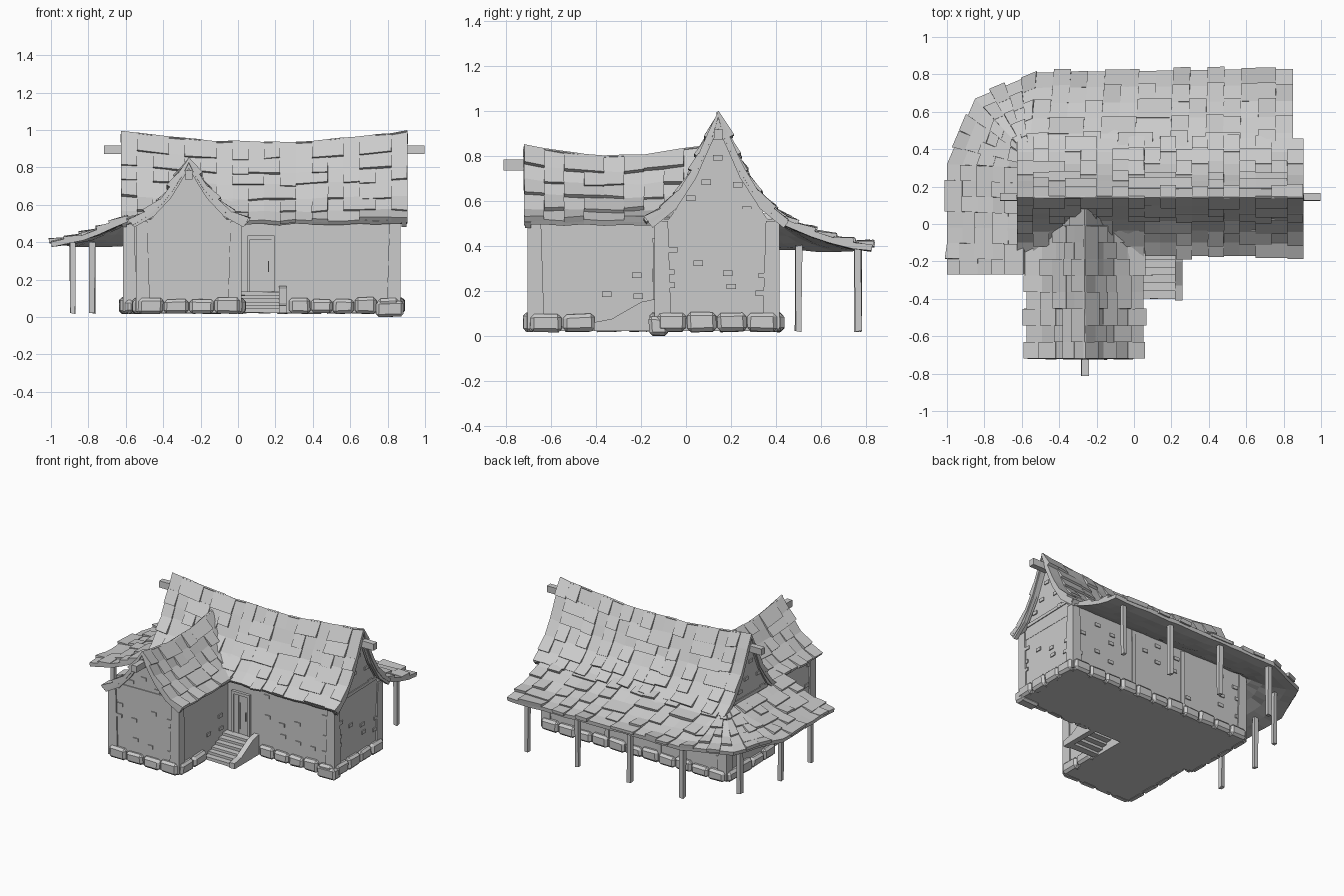
import bpy, bmesh, random
from mathutils import Vector, Matrix

random.seed(7)
rnd = random.uniform
if "Cube" in bpy.data.objects:
    bpy.data.objects.remove(bpy.data.objects["Cube"])

GREY = (0.6, 0.6, 0.6, 1)
clay = bpy.data.materials.new("plain_grey")
clay.use_nodes = True
clay.diffuse_color = GREY
clay.node_tree.nodes["Principled BSDF"].inputs["Base Color"].default_value = GREY


def finish(name, bm, recalc=True):
    if recalc:
        bmesh.ops.recalc_face_normals(bm, faces=bm.faces)
    me = bpy.data.meshes.new(name)
    bm.to_mesh(me)
    bm.free()
    me.materials.append(clay)
    ob = bpy.data.objects.new(name, me)
    bpy.context.collection.objects.link(ob)
    return ob


def add_box(bm, lo, hi, jitter=0.0, bevel=0.0):
    lo, hi = Vector(lo), Vector(hi)
    m = Matrix.Translation((lo + hi) / 2) @ Matrix.Diagonal((*(hi - lo), 1))
    verts = bmesh.ops.create_cube(bm, size=1, matrix=m)["verts"]
    for v in verts:
        v.co += Vector((rnd(-1, 1), rnd(-1, 1), rnd(-1, 1))) * jitter
    if bevel:
        edges = {e for v in verts for e in v.link_edges}
        bmesh.ops.bevel(bm, geom=list(edges), offset=bevel, segments=1, affect='EDGES')
    return verts


def add_prism(bm, pts, place, a, b):
    """Extrude a 2D outline from a to b; place(p, q, depth) gives the 3D point."""
    rings = [[bm.verts.new(place(p, q, d)) for p, q in pts] for d in (a, b)]
    for r in rings:
        bm.faces.new(r)
    for i in range(len(pts)):
        j = (i + 1) % len(pts)
        bm.faces.new((rings[0][i], rings[0][j], rings[1][j], rings[1][i]))


def lerp_list(pts, t):
    i = min(int(t), len(pts) - 2)
    return Vector(pts[i]).lerp(Vector(pts[i + 1]), t - i)


# Roof surfaces: u runs along the ridge, v from eave to eave through the ridge
PROFILE = [(0, 0.485), (0.07, 0.335), (0.118, 0.225), (0.208, 0.085), (0.313, 0)]
EAVE = 0.515


def roof_point(v, scale, sag):
    d, h = lerp_list(PROFILE, abs(v) * 4)
    return (d if v >= 0 else -d), EAVE + h * scale * sag


def main_surf(u, v):
    sag = 1 - 0.135 * (1 - (2 * u - 1) ** 2)
    d, z = roof_point(v, 1, sag)
    return Vector((-0.625 + 1.53 * u, 0.143 + d, z))


def wing_surf(u, v):
    sag = 1 - 0.15 * (1 - (2 * u - 1) ** 2)
    d, z = roof_point(v, 0.69, sag)
    return Vector((-0.263 + d, -0.72 + 0.8 * u, z))


OUTER = [(0.85, 0.83), (-0.52, 0.81), (-0.85, 0.67), (-1, 0.32), (-1, -0.27)]
INNER = [(0.85, 0.40), (-0.56, 0.40), (-0.59, 0.39), (-0.59, 0.30), (-0.59, -0.27)]
STOPS = [0, 15, 19, 23, 30]


def porch_surf(u, v):
    k = u * 30
    i = max(n for n in range(4) if k >= STOPS[n] - 1e-6)
    t = i + (k - STOPS[i]) / (STOPS[i + 1] - STOPS[i])
    p = lerp_list(INNER, t).lerp(lerp_list(OUTER, t), v)
    return Vector((*p, 0.405 + 0.135 * (1 - v) ** 1.5))


def roof(name, surf, nu, nv, v0, thick):
    # Slightly uneven shell
    us = [i / nu for i in range(nu + 1)]
    vs = [v0 + (1 - v0) * j / nv for j in range(nv + 1)]
    bm = bmesh.new()
    grid = [[bm.verts.new(surf(u, v) + Vector((0, 0, rnd(-.005, .005)))) for v in vs] for u in us]
    for i in range(nu):
        for j in range(nv):
            f = bm.faces.new((grid[i][j], grid[i + 1][j], grid[i + 1][j + 1], grid[i][j + 1]))
            f.normal_update()
            if f.normal.z < 0:
                f.normal_flip()
    pts = [[g.co.copy() for g in col] for col in grid]
    shell = finish(name, bm, False)
    mod = shell.modifiers.new("thickness", 'SOLIDIFY')
    mod.thickness, mod.offset = thick, -1
    # Raised shingles, lifted most at their lower edge
    bm = bmesh.new()
    for j in range(nv):
        i = random.choice((0, 1))
        while i < nu:
            w = min(random.choice((1, 1, 2)), nu - i)
            a, b, c, d = pts[i][j], pts[i + w][j], pts[i + w][j + 1], pts[i][j + 1]
            n = (b - a).cross(d - a).normalized()
            n = -n if n.z < 0 else n
            low = [p.z < (a.z + c.z) / 2 for p in (a, b, c, d)]
            drop = ((c + d) - (a + b)).normalized() * (1 if low[2] else -1)
            out = rnd(0, 0.016)
            lift = rnd(0.012, 0.022)
            top, bot = [], []
            for p, is_low in zip((a, b, c, d), low):
                q = p + drop * (out if is_low else 0)
                top.append(bm.verts.new(q + n * (lift if is_low else 0.003)))
                bot.append(bm.verts.new(q - n * 0.008))
            bm.faces.new(top)
            bm.faces.new(bot[::-1])
            for k in range(4):
                m = (k + 1) % 4
                bm.faces.new((top[k], bot[k], bot[m], top[m]))
            i += w + random.choice((0, 1, 1, 2))
    finish(name + "_shingles", bm)


roof("main_roof", main_surf, 18, 12, -1, 0.025)
roof("wing_roof", wing_surf, 9, 10, -1, 0.025)
roof("porch_roof", porch_surf, 30, 5, 0, 0.028)

# House bodies
bm = bmesh.new()
add_box(bm, (-0.605, -0.13, 0.02), (0.86, 0.405, 0.52))
finish("main_walls", bm)
bm = bmesh.new()
add_box(bm, (-0.535, -0.695, 0.02), (0.01, -0.1, 0.52))
finish("wing_walls", bm)


# Gables: wall infill, barge boards, tie beam and projecting ridge beam
def gable(name, place, scale, wall, edge, sign):
    curve = [roof_point(k / 4, scale, 1) for k in range(-4, 5)]
    side = lambda d: (d > 0) - (d < 0)
    inner = [(d - 0.022 * side(d), z - (0.035 if d else 0.08 * scale)) for d, z in curve]
    bm = bmesh.new()
    add_prism(bm, [(-0.27, 0.45)] + inner[1:-1] + [(0.27, 0.45)], place, wall, wall - 0.04 * sign)
    finish(name + "_gable_wall", bm)
    bm = bmesh.new()
    drop = [(d, z - 0.008) for d, z in curve]
    for k in range(8):
        quad = [drop[k], drop[k + 1], inner[k + 1], inner[k]]
        add_prism(bm, quad, place, edge - 0.004 * sign, edge - 0.03 * sign)
    finish(name + "_barge_boards", bm)
    bm = bmesh.new()
    half = 0.2
    add_prism(bm, [(-half, 0.535), (half, 0.545), (half, 0.565), (-half, 0.56)], place,
              wall - 0.01 * sign, wall + 0.006 * sign)
    finish(name + "_tie_beam", bm)
    bm = bmesh.new()
    z = EAVE + 0.485 * scale - 0.105 * (0.5 + scale / 2)
    add_prism(bm, [(-0.02, z - 0.025), (0.02, z - 0.025), (0.022, z + 0.022), (-0.018, z + 0.022)],
              place, wall - 0.1 * sign, edge + 0.092 * sign)
    finish(name + "_ridge_beam", bm)


gable("left", lambda p, q, d: (d, 0.143 + p, q), 1, 0.862, 0.905, 1)
gable("right", lambda p, q, d: (d, 0.143 + p, q), 1, -0.607, -0.625, -1)
gable("wing", lambda p, q, d: (-0.263 + p, d, q), 0.69, -0.697, -0.72, -1)

# Wall runs, counterclockwise: start, end, where foundation stones begin and end
WALLS = [((0.01, -0.13), (0.86, -0.13), 0.26, 0.85),
         ((0.86, -0.13), (0.86, 0.405), 0, 0.535),
         ((0.86, 0.405), (-0.605, 0.405), 0, 1.465),
         ((-0.605, 0.405), (-0.605, -0.13), 0, 0.535),
         ((-0.605, -0.13), (-0.535, -0.13), 0, 0.05),
         ((-0.535, -0.13), (-0.535, -0.695), 0, 0.565),
         ((-0.535, -0.695), (0.01, -0.695), 0, 0.545),
         ((0.01, -0.695), (0.01, -0.13), 0, 0.29)]


def wall_box(bm, wall, s0, s1, z0, z1, depth, out, **kw):
    a, b = Vector(wall[0]), Vector(wall[1])
    t = (b - a).normalized()
    n = Vector((t.y, -t.x))
    p, q = a + t * s0 - n * depth, a + t * s1 + n * out
    lo = (min(p.x, q.x), min(p.y, q.y), z0)
    hi = (max(p.x, q.x), max(p.y, q.y), z1)
    return add_box(bm, lo, hi, **kw)


stones, bricks, timbers = bmesh.new(), bmesh.new(), bmesh.new()
for wall in WALLS:
    length = (Vector(wall[1]) - Vector(wall[0])).length
    s0, s1 = wall[2], wall[3]
    count = max(1, round((s1 - s0) / 0.13))
    step = (s1 - s0) / count
    for k in range(count):
        s = s0 + k * step
        wall_box(stones, wall, s + 0.002, s + step - 0.002, 0.018, rnd(0.09, 0.105),
                 0.03, 0.03, jitter=0.004, bevel=0.016)
    if length < 0.1:
        continue
    # Scattered bricks, one per loose cell
    cols = round(length / 0.13)
    for k in range(cols):
        for row in range(3):
            if rnd(0, 1) < 0.62:
                s = (k + rnd(0.2, 0.5)) * length / cols
                z = 0.14 + row * 0.115 + rnd(0, 0.08)
                if wall is not WALLS[0] or s > 0.22:
                    wall_box(bricks, wall, s, s + 0.042, z, z + 0.024, 0.01, 0.007)
    if wall is WALLS[2]:
        for s in (0.5, 0.92):
            wall_box(timbers, wall, s, s + 0.03, 0.03, 0.5, 0.01, 0.008, jitter=0.003)

# Gable bricks
for s, z in ((0.13, 0.6), (0.25, 0.78), (0.2, 0.67), (0.34, 0.66), (0.38, 0.55)):
    for w in (1, 3):
        wall_box(bricks, WALLS[w], s, s + 0.042, z, z + 0.024, 0.01, 0.009)
for s, z in ((0.25, 0.63), (0.15, 0.585), (0.36, 0.57)):
    wall_box(bricks, WALLS[6], s, s + 0.042, z, z + 0.024, 0.01, 0.009)

# Corner timbers, a little wider at the foot
for x, y, sx, sy in ((0.86, -0.13, 1, -1), (0.86, 0.405, 1, 1), (-0.605, 0.405, -1, 1),
                     (-0.605, -0.13, -1, -1), (-0.535, -0.695, -1, -1), (0.01, -0.695, 1, -1)):
    px, py = sorted((x + 0.01 * sx, x - 0.05 * sx)), sorted((y + 0.01 * sy, y - 0.05 * sy))
    corner = add_box(timbers, (px[0], py[0], 0.03), (px[1], py[1], 0.51))
    for v in corner:
        if v.co.z < 0.1 and (v.co.x - x) * sx < 0:
            v.co.x -= 0.015 * sx
        if v.co.z < 0.1 and (v.co.y - y) * sy < 0:
            v.co.y -= 0.015 * sy
# Low cornerstone reaching the ground
add_box(stones, (0.74, -0.165, 0), (0.885, -0.08, 0.085), 0.003, 0.014)
finish("foundation_stones", stones)
finish("wall_bricks", bricks)
finish("corner_timbers", timbers)

# Porch posts, each leaning slightly
bm = bmesh.new()
for x, y in ((0.73, 0.765), (0.33, 0.765), (-0.09, 0.765), (-0.51, 0.765),
             (-0.78, 0.5), (-0.885, 0.18), (-0.885, -0.16)):
    add_box(bm, (x - 0.015, y - 0.015, 0.02), (x + 0.015, y + 0.015, 0.4), 0.004)
finish("porch_posts", bm)

# Door with frame, planks and handle
bm = bmesh.new()
for x0, x1, z0, z1, out in ((0.05, 0.065, 0.12, 0.43, 0.016), (0.18, 0.195, 0.12, 0.43, 0.016),
                            (0.05, 0.195, 0.415, 0.435, 0.02), (0.16, 0.166, 0.24, 0.3, 0.02),
                            (0.11, 0.118, 0.17, 0.36, 0.014)):
    add_box(bm, (x0, -0.13 - out, z0), (x1, -0.12, z1))
for k in range(3):
    add_box(bm, (0.066 + k * 0.038, -0.138, 0.12), (0.102 + k * 0.038, -0.12, 0.415))
finish("door", bm)

# Stairs: slab treads and a sloping side wall
bm = bmesh.new()
for k in range(6):
    y, z = -0.4 + k * 0.042, 0.045 + k * 0.018
    add_box(bm, (0.01, y, z - 0.022), (0.225, y + 0.05, z), 0.002)
finish("stair_treads", bm)
bm = bmesh.new()
add_prism(bm, [(-0.41, 0.02), (-0.41, 0.06), (-0.33, 0.075), (-0.2, 0.15), (-0.13, 0.165), (-0.13, 0.02)],
          lambda p, q, d: (d, p, q), 0.22, 0.26)
finish("stair_side_wall", bm)
